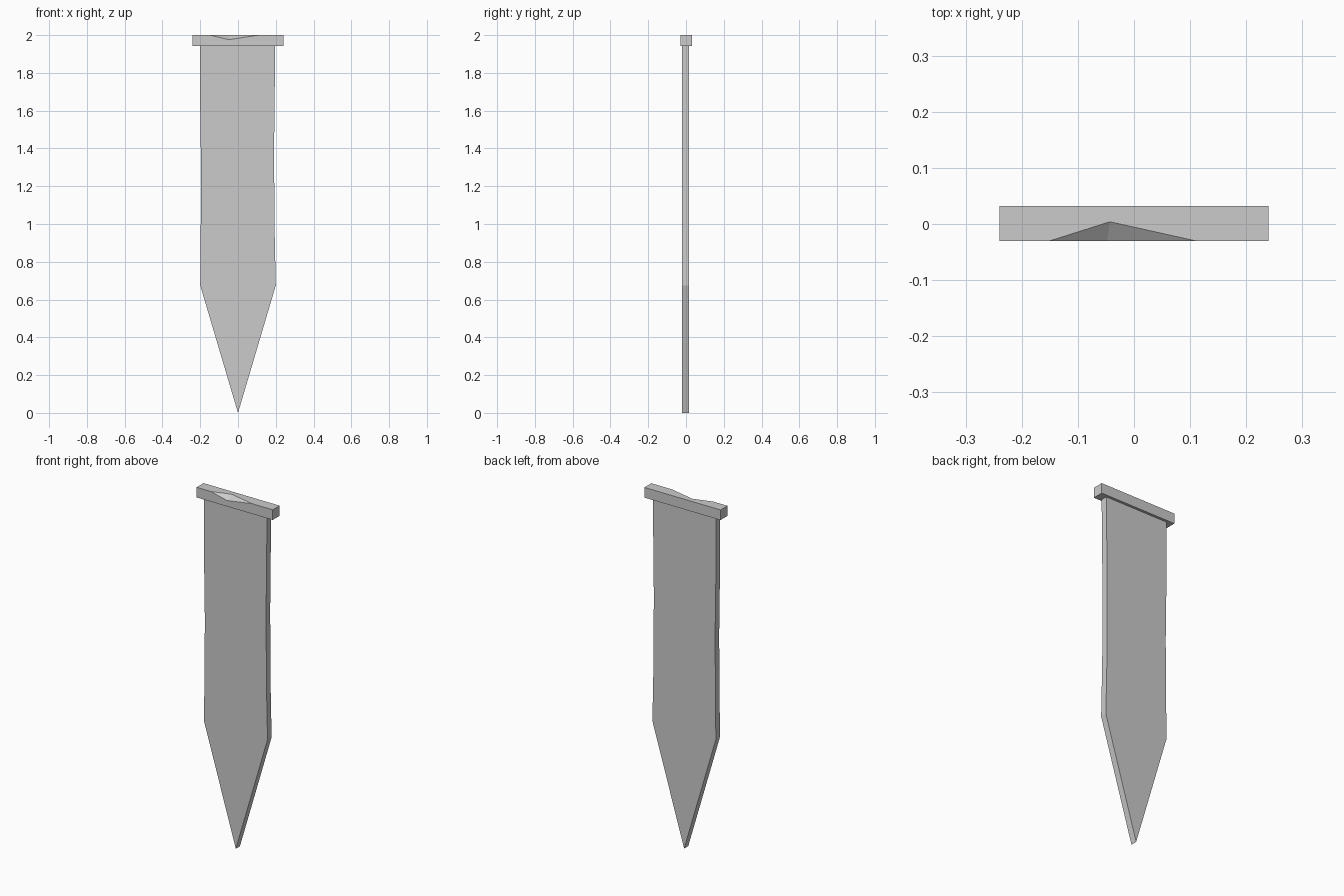
import bpy

if "Cube" in bpy.data.objects:
    bpy.data.objects.remove(bpy.data.objects["Cube"])


def make_object(name, verts, faces):
    mesh = bpy.data.meshes.new(name)
    mesh.from_pydata(verts, [], faces)
    mesh.update()
    obj = bpy.data.objects.new(name, mesh)
    bpy.context.collection.objects.link(obj)
    return obj


# Pointed plank: slightly waisted outline (x, z), extruded through its thickness
outline = [(0, 0), (0.2, 0.675), (0.193, 1.0), (0.191, 1.4), (0.197, 1.95),
           (-0.2, 1.95), (-0.2, 1.6), (-0.195, 1.25), (-0.2, 0.675)]
front_y, back_y = -0.02, 0.017
n = len(outline)
verts = [(x, y, z) for y in (front_y, back_y) for x, z in outline]
faces = [tuple(range(n)), tuple(reversed(range(n, 2 * n)))]
faces += [(i, i + n, (i + 1) % n + n, (i + 1) % n) for i in range(n)]
make_object("pointed_plank", verts, faces)

# Cap bar: a box with a triangular chip broken out of its top front edge
w, f, b, lo, hi = 0.24, -0.03, 0.032, 1.942, 2.0
verts = [(x, y, z) for z in (lo, hi) for x, y in ((-w, f), (w, f), (w, b), (-w, b))]
verts += [(-0.15, f, hi), (0.11, f, hi), (-0.043, 0.004, hi), (-0.048, f, 1.976)]
faces = [(3, 2, 1, 0),                 # bottom
         (4, 8, 10, 9, 5, 6, 7),       # top around the chip
         (0, 1, 5, 9, 11, 8, 4),       # front around the chip
         (1, 2, 6, 5), (2, 3, 7, 6), (3, 0, 4, 7),
         (8, 11, 10), (11, 9, 10)]     # chip facets
make_object("cap_bar", verts, faces)
